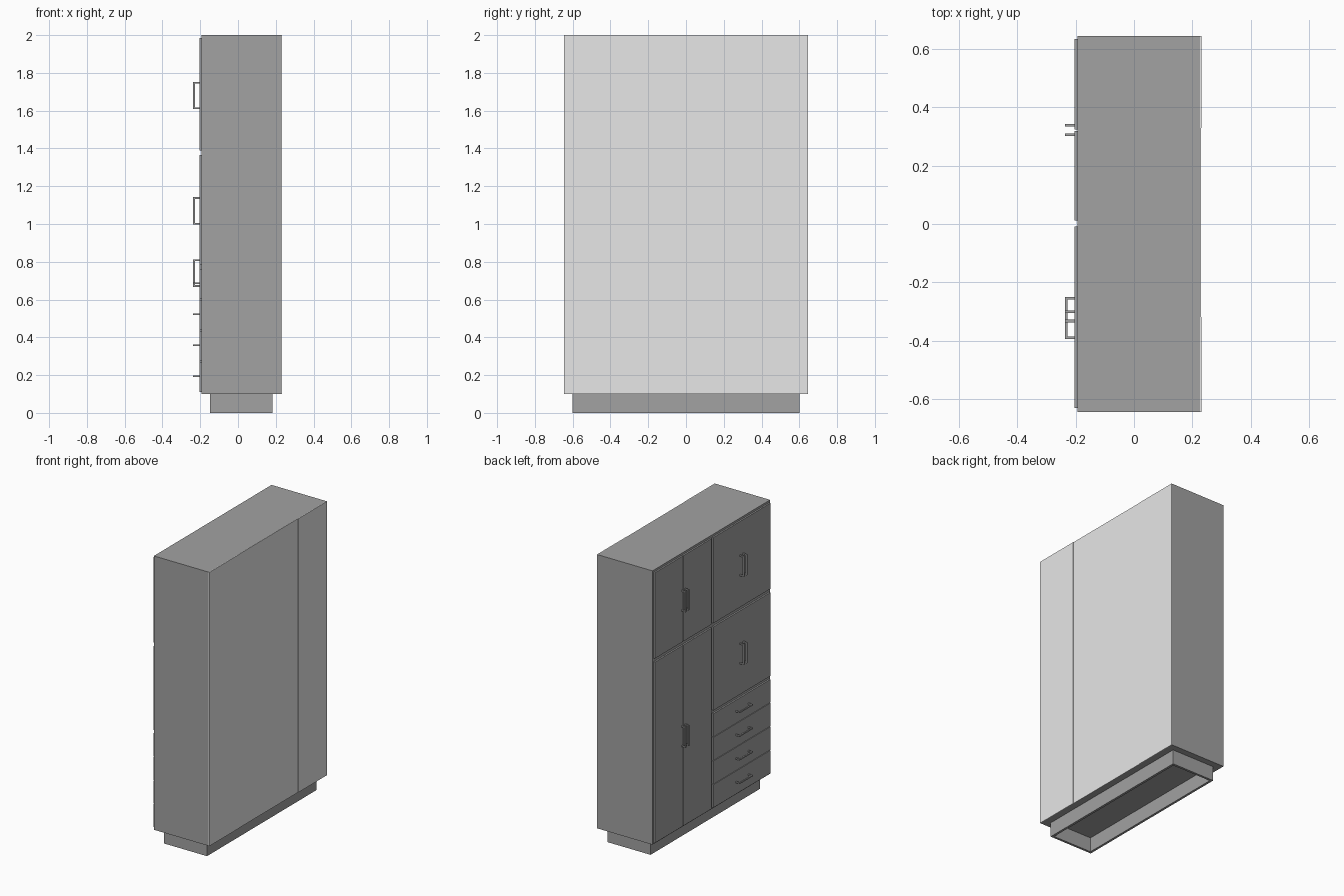
import bpy, bmesh
from mathutils import Vector

if "Cube" in bpy.data.objects:
    bpy.data.objects.remove(bpy.data.objects["Cube"])


def material(name, v):
    m = bpy.data.materials.new(name)
    m.diffuse_color = (v, v, v, 1)
    m.use_nodes = True
    m.node_tree.nodes["Principled BSDF"].inputs["Base Color"].default_value = m.diffuse_color
    return m


GREY = material("mid grey", 0.36)
LIGHT = material("light grey", 0.8)


def boxes(name, spans, mat):
    """One object made of boxes, each given as (x0, x1, y0, y1, z0, z1)."""
    bm = bmesh.new()
    for x0, x1, y0, y1, z0, z1 in spans:
        vs = bmesh.ops.create_cube(bm, size=1)["verts"]
        c = Vector((x0 + x1, y0 + y1, z0 + z1)) / 2
        s = Vector((x1 - x0, y1 - y0, z1 - z0))
        for v in vs:
            v.co = c + v.co * s
    me = bpy.data.meshes.new(name)
    bm.to_mesh(me)
    bm.free()
    me.materials.append(mat)
    ob = bpy.data.objects.new(name, me)
    bpy.context.collection.objects.link(ob)
    return ob


FRONT, BACK, W = -0.194, 0.232, 0.645
FACE, GRIP = -0.205, -0.237      # door face and outer side of the handles
T, L = 0.009, 0.145              # handle bar thickness and length

# Cabinet body
boxes("cabinet_body", [(FRONT, 0.227, -W, W, 0.1, 2.0)], GREY)

# Light back boards, the middle two slightly recessed
for i, (y0, y1, x) in enumerate([(-W, -0.32, BACK), (-0.32, 0, 0.23),
                                 (0, 0.33, 0.23), (0.33, W, BACK)]):
    boxes(f"back_board_{i + 1}", [(0.227, x, y0, y1, 0.1, 2.0)], LIGHT)

# Open plinth frame
x0, x1, y, t = -0.148, 0.182, 0.6, 0.016
boxes("plinth", [(x0, x0 + t, -y, y, 0, 0.1), (x1 - t, x1, -y, y, 0, 0.1),
                 (x0 + t, x1 - t, -y, -y + t, 0, 0.1),
                 (x0 + t, x1 - t, y - t, y, 0, 0.1)], GREY)


def front_panel(name, y0, y1, z0, z1):
    boxes(name, [(FACE, FRONT, y0, y1, z0, z1)], GREY)


def upright_handle(name, y, z):
    a, b = y - T / 2, y + T / 2
    boxes(name, [(GRIP, GRIP + T, a, b, z, z + L),
                 (GRIP + T, FACE, a, b, z, z + T),
                 (GRIP + T, FACE, a, b, z + L - T, z + L)], GREY)


def level_handle(name, y, z):
    a, b = z - T / 2, z + T / 2
    boxes(name, [(GRIP, GRIP + T, y, y + L, a, b),
                 (GRIP + T, FACE, y, y + T, a, b),
                 (GRIP + T, FACE, y + L - T, y + L, a, b)], GREY)


# Double doors
for row, z0, z1, hz in [("upper", 1.39, 1.985, 1.608), ("lower", 0.11, 1.365, 0.667)]:
    front_panel(f"{row}_door_inner", 0.012, 0.320, z0, z1)
    front_panel(f"{row}_door_outer", 0.325, 0.635, z0, z1)
    for side, y in (("inner", 0.306), ("outer", 0.339)):
        upright_handle(f"{row}_door_{side}_handle", y, hz)

# Wide doors, each with a pair of handles
for row, z0, z1, hz in [("top", 1.39, 1.985, 1.608), ("middle", 0.785, 1.365, 0.997)]:
    front_panel(f"{row}_wide_door", -0.632, -0.008, z0, z1)
    for i, y in enumerate((-0.301, -0.333)):
        upright_handle(f"{row}_wide_door_handle_{i + 1}", y, hz)

# Drawers
for i in range(4):
    z = 0.11 + i * 0.164
    front_panel(f"drawer_{i + 1}", -0.632, -0.008, z, z + 0.16)
    level_handle(f"drawer_handle_{i + 1}", -0.395, z + 0.084)
